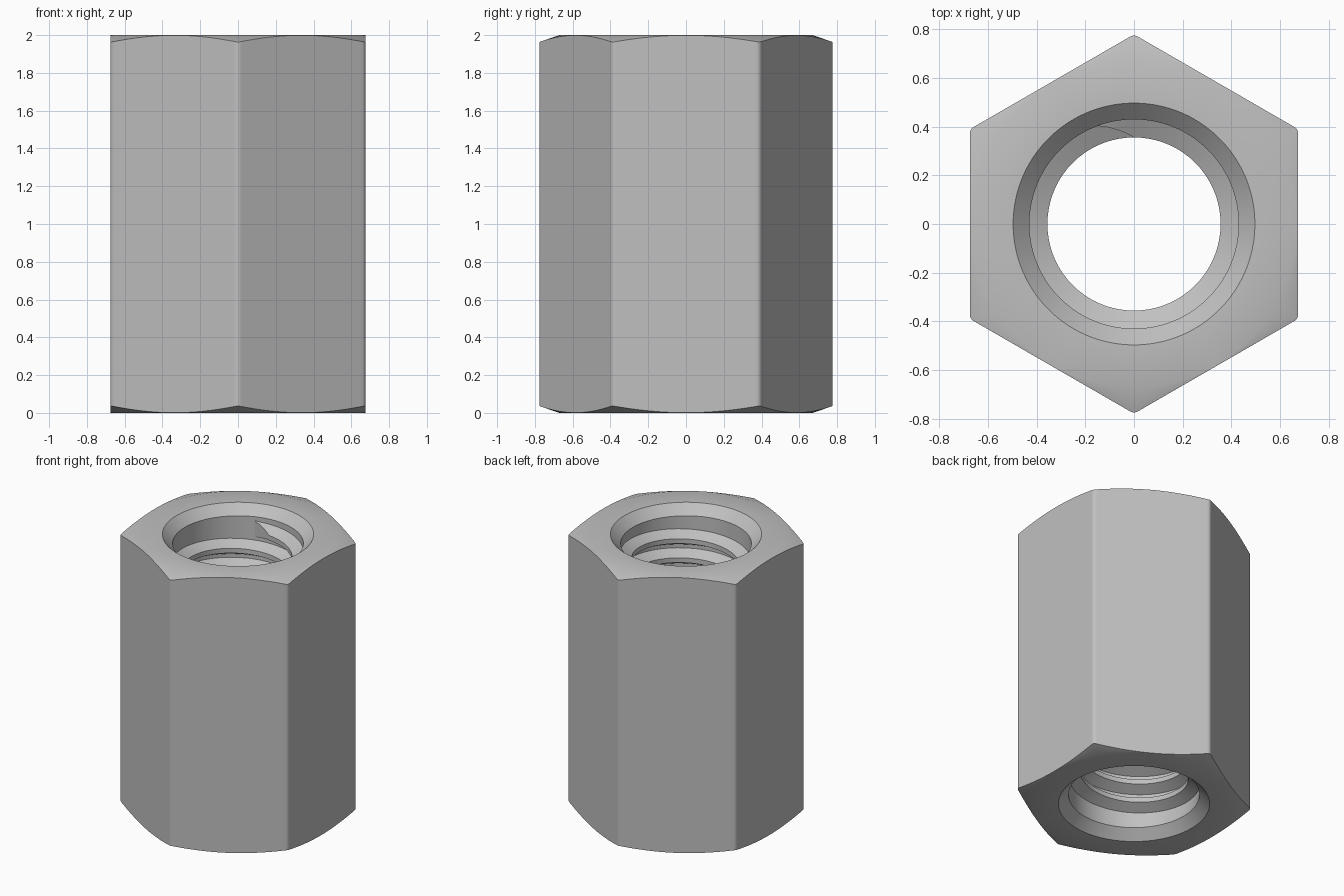
import bpy, bmesh
from math import radians, cos, sin, sqrt, tan, atan2, pi

if "Cube" in bpy.data.objects:
    bpy.data.objects.remove(bpy.data.objects["Cube"], do_unlink=True)

HEIGHT = 2.0
APOTHEM, CORNER = 0.675, 0.03          # hexagon size and edge rounding
MAJOR, MINOR, MOUTH = 0.43, 0.356, 0.497
PITCH = 0.138

steel = bpy.data.materials.new("grey steel")
steel.use_nodes = True
steel.diffuse_color = (0.53, 0.53, 0.53, 1)
steel.node_tree.nodes["Principled BSDF"].inputs["Base Color"].default_value = steel.diffuse_color


def sweep(name, sections, closed):
    """Skin a list of closed cross-sections into one smooth-shaded object."""
    bm = bmesh.new()
    rows = [[bm.verts.new(p) for p in s] for s in sections]
    n = len(rows[0])
    for i in range(len(rows) - (not closed)):
        a, b = rows[i], rows[(i + 1) % len(rows)]
        for j in range(n):
            k = (j + 1) % n
            bm.faces.new((a[j], b[j], b[k], a[k]))
    if not closed:
        bm.faces.new(rows[0])
        bm.faces.new(rows[-1])
    bmesh.ops.recalc_face_normals(bm, faces=bm.faces)
    mesh = bpy.data.meshes.new(name)
    bm.to_mesh(mesh)
    bm.free()
    mesh.materials.append(steel)
    obj = bpy.data.objects.new(name, mesh)
    bpy.context.collection.objects.link(obj)
    bpy.ops.object.select_all(action='DESELECT')
    obj.select_set(True)
    bpy.context.view_layer.objects.active = obj
    bpy.ops.object.shade_smooth_by_angle(angle=radians(30))
    return obj


def around(angle, profile):
    return [(r * cos(angle), r * sin(angle), z) for r, z in profile]


# Hexagonal body: rounded corners, conical end chamfers, countersunk bore
half = radians(30)
round_end = half - atan2(APOTHEM * tan(half) - CORNER * tan(half), APOTHEM)
centre = (APOTHEM - CORNER) / cos(half)


def hex_radius(phi):
    """Outline radius at an angle phi from the nearest corner."""
    if phi < round_end:
        return centre * cos(phi) + sqrt(CORNER ** 2 - (centre * sin(phi)) ** 2)
    return APOTHEM / cos(half - phi)


side = [round_end / 2, round_end] + [radians(d) for d in range(2, 30, 2)]
steps = [0] + side + [half] + [2 * half - a for a in reversed(side)]
sections = []
for corner in range(6):
    for phi in steps:
        r = hex_radius(min(phi, 2 * half - phi))
        drop = 0.35 * (r - APOTHEM) + 0.001
        sink = MOUTH - MAJOR
        lower = [(MAJOR, sink), (MOUTH, 0), (APOTHEM - 0.004, 0), (r, drop)]
        upper = [(r, HEIGHT - z) for r, z in reversed(lower)]
        sections.append(around(pi / 2 + corner * 2 * half + phi, lower + upper))
sweep("hexagonal_body", sections, True)

# Internal right-hand thread: a trapezoid ridge along a helix, fading at both ends
STEP = radians(5)
FADE = radians(20)
top_angle, top_z = radians(110), 1.845
count = int(12.25 * 2 * pi / STEP)
length = count * STEP
root, crest = PITCH * 0.42, PITCH * 0.125
sections = []
for i in range(count + 1):
    travel = i * STEP
    t = max(0.02, min(1, travel / FADE, (length - travel) / FADE))
    z = top_z - PITCH * travel / (2 * pi)
    tip = MAJOR - (MAJOR - MINOR) * t
    w = root + (crest - root) * t
    sections.append(around(top_angle - travel,
                           [(MAJOR + 0.004, z - root), (tip, z - w),
                            (tip, z + w), (MAJOR + 0.004, z + root)]))
sweep("thread_ridge", sections, False)
